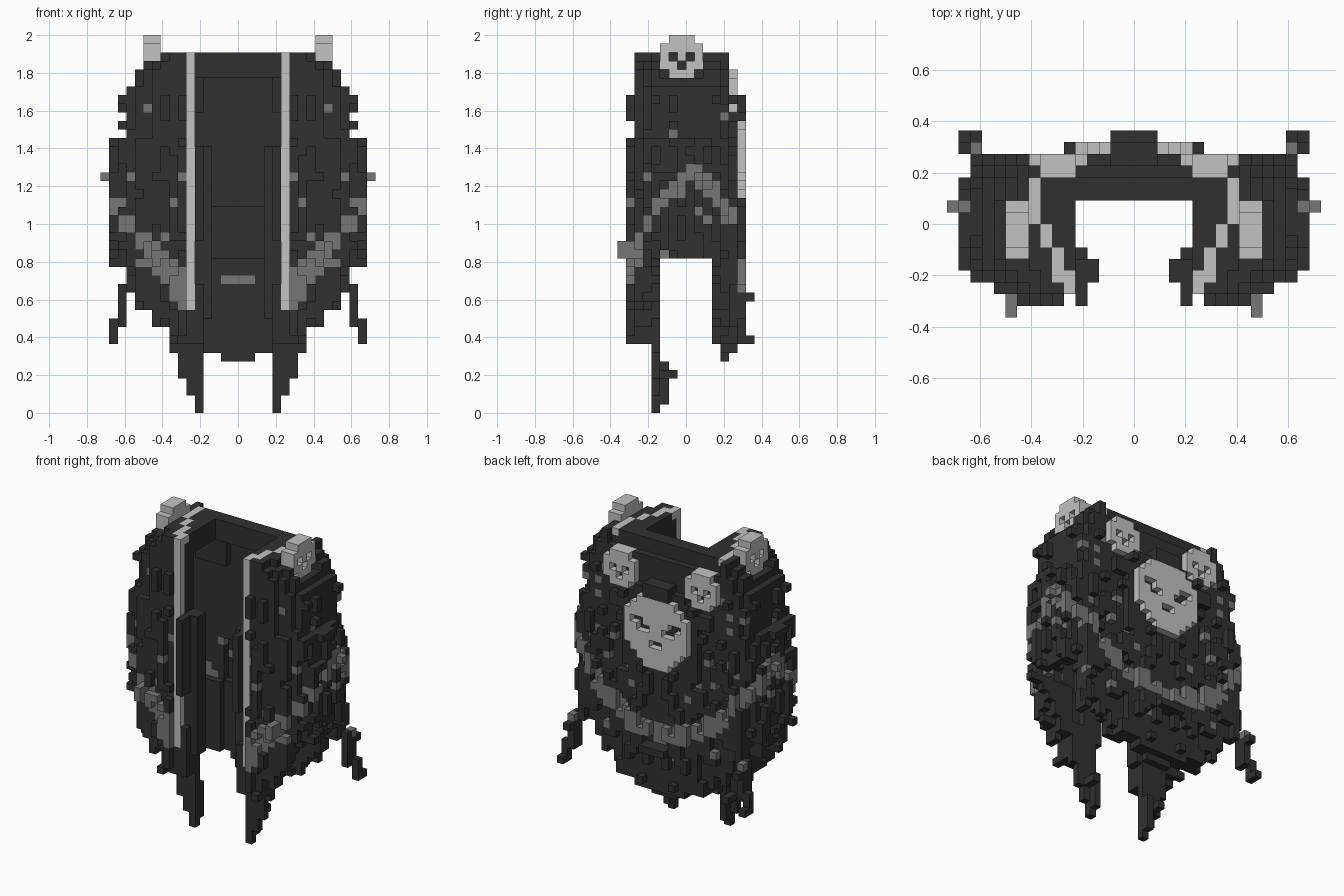
import bpy, bmesh, random

if "Cube" in bpy.data.objects:
    bpy.data.objects.remove(bpy.data.objects["Cube"])

random.seed(11)
V = 1 / 22                      # voxel size
cells = {}                      # (x, y, z) -> part name, right half only (x >= 0)


def material(name, v):
    m = bpy.data.materials.new(name)
    m.diffuse_color = (v, v, v, 1)
    m.use_nodes = True
    m.node_tree.nodes["Principled BSDF"].inputs["Base Color"].default_value = m.diffuse_color
    return m


dark = material("charcoal", 0.03)
mid = material("mid grey", 0.18)
light = material("pale grey", 0.54)
PARTS = {"cloak": dark, "feather_tufts": dark, "front_tails": dark, "inner_panels": dark,
         "hanging_strands": dark, "scalloped_band": mid, "beads": mid, "collar_trim": light,
         "shoulder_skulls": light, "back_skulls": light, "back_mask": light, "sockets": dark}


def lookup(table, z):
    """First value whose threshold is reached."""
    return next(v for t, v in table if z >= t)


def box(part, xs, ys, zs):
    for x in range(xs[0], xs[1] + 1):
        for y in range(ys[0], ys[1] + 1):
            for z in range(zs[0], zs[1] + 1):
                cells[x, y, z] = part


WIDTH = [(41, 9), (40, 11), (38, 12), (32, 13), (28, 13.6), (19, 14.4), (0, 14)]
HEM = [7, 7, 7, 7, 8, 8, 8, 8, 10, 10, 12, 14, 16, 17, 18, 18]
MASK = dict(zip(range(25, 35), (2, 3, 4, 5, 5, 5, 5, 5, 4, 3)))     # height -> half width


def inside(x, y, z, inset=0):
    """Rounded-box cross-section of the cloak, bulging a little at the back centre."""
    half_y = 6.25 if y < 0 else 6.25 if x < 5 and z < 36 else 5.4
    p = 4 if y < 0 else 6
    return (abs(x + .5) / (lookup(WIDTH, z) - inset)) ** p + (abs(y + .5) / (half_y - inset)) ** p <= 1


def in_band(x, y, z):
    """Band hangs low at front and back, and peaks at the middle of each side."""
    xx, yy = (x + .5) * V, abs(y + .5) * V
    h = .66 + 1.1 * max(xx - .3, 0) if y < 0 else .72 + .9 * xx * xx
    if x > 10:
        h += max(.25 - yy, 0) * .95
    return abs(z + .5 - h / V) < (2.1 if y < 0 and x < 12 else 1.4)


# Cloak shell with hem, front opening and solid shoulder cap
jitter = {(x, y): random.choice((0, 0, 1)) for x in range(16) for y in range(-8, 8)}
for x in range(16):
    for y in range(-8, 8):
        hem = (HEM[x] if abs(y + .5) > 3 else 18) + (jitter[x, y] if x > 6 else 0)
        for z in range(hem, 42):
            thick = 2.5 if z < 18 else 1.5
            cap = z >= 39 and (x >= 5 or y >= 2)
            if not inside(x, y, z) or (inside(x, y, z, thick) and not cap):
                continue
            if y < 0 and x < 5 or y >= 4 and x < 9 and z >= 40:
                continue
            band = in_band(x, y, z) and not inside(x, y, z, 1)
            cells[x, y, z] = "scalloped_band" if band else "cloak"
box("cloak", (0, 1), (4, 4), (6, 7))
box("cloak", (0, 5), (4, 5), (24, 34))          # wall behind the mask
box("cloak", (0, 3), (4, 4), (35, 39))
box("cloak", (4, 8), (3, 3), (35, 39))          # lining behind the back skulls
box("cloak", (5, 7), (-6, -5), (34, 41))        # shoulder corners
box("cloak", (6, 8), (-4, 3), (39, 41))
box("cloak", (9, 9), (2, 4), (38, 41))
box("scalloped_band", (0, 1), (4, 4), (15, 15))

# Feather tufts and beads standing off the outer surface
for (x, y, z), part in sorted(cells.items()):
    if z > 36 or (x < 6 and y < 0) or (y > 0 and x < 9 and z > 34):
        continue
    if y > 0 and x <= MASK.get(z, 0):
        continue
    side = (x + 1, y, z) not in cells and x > 9
    face = (x, y + (1 if y > 0 else -1), z) not in cells and abs(y + .5) > 4
    if not (side or face):
        continue
    roll = random.random()
    if roll < 0.025:
        cells[x, y, z] = "beads"
    if roll > (0.5 if part == "scalloped_band" else 0.75 if z < 32 else 0.9):
        nx, ny = (x + 1, y) if side else (x, y + (1 if y > 0 else -1))
        if nx <= 14 and -7 <= ny <= 6:
            for k in range(random.choice((1, 1, 2, 3))):
                if (x, y, z - k) in cells and (nx, ny, z - k) not in cells:
                    if y > 0 and x < MASK.get(z - k, 0):
                        break
                    kind = cells[x, y, z - k]
                    if kind == "cloak":
                        kind = "beads" if random.random() < 0.07 else "feather_tufts"
                    cells[nx, ny, z - k] = kind
box("scalloped_band", (14, 14), (0, 1), (27, 28))
box("beads", (15, 15), (1, 1), (27, 27))
box("scalloped_band", (10, 10), (-8, -6), (18, 19))
box("feather_tufts", (0, 1), (6, 7), (13, 13))

# Long front tails and inner panels beside the opening
for x, z in ((4, 0), (5, 2), (6, 4), (7, 7)):
    box("front_tails", (x, x), (-4, -4), (z, 12))
box("front_tails", (4, 4), (-3, -3), (1, 5))
box("front_tails", (5, 5), (-3, -2), (4, 4))
box("front_tails", (4, 4), (-6, -4), (8, 14))
box("inner_panels", (3, 4), (-5, -4), (11, 30))
box("inner_panels", (4, 4), (-7, -6), (20, 30))
box("inner_panels", (5, 5), (-5, -4), (12, 41))

# Strands hanging from the back corners
for xs, ys, zs in (((12, 12), (4, 5), (14, 21)), ((13, 13), (5, 6), (10, 14)),
                   ((14, 14), (6, 6), (8, 10)), ((14, 14), (7, 7), (8, 8))):
    box("hanging_strands", xs, ys, zs)
box("beads", (13, 13), (6, 6), (14, 14))
box("hanging_strands", (13, 13), (7, 7), (13, 13))

# Pale trim: front edge and collar line over the shoulder
box("collar_trim", (5, 5), (-6, -6), (12, 41))
for xs, ys in (((5, 5), (-5, -5)), ((6, 6), (-5, -3)), ((7, 7), (-2, -1)), ((8, 8), (0, 3))):
    box("collar_trim", xs, ys, (41, 41))

# Skulls: five by five face, s = across, t = up
SKULL = [".###.", "#####", "#o#o#", "##o##", ".###."]


def skull(part, place, wipe):
    """place(s, t, depth) gives a cell; wipe tests which cloak cells to clear first."""
    for c in [c for c in cells if wipe(*c)]:
        del cells[c]
    for t, row in enumerate(reversed(SKULL)):
        for s, ch in enumerate(row):
            if ch != ".":
                cells[place(s, t, 0)] = "sockets" if ch == "o" else part
                if ch == "#":
                    cells[place(s, t, 1)] = part


skull("shoulder_skulls", lambda s, t, d: (9 + d, s - 3, 39 + t),
      lambda x, y, z: x >= 9 and -3 <= y <= 1 and z >= 39)
skull("back_skulls", lambda s, t, d: (4 + s, 4 + d, 35 + t),
      lambda x, y, z: 4 <= x <= 8 and y >= 5 and 35 <= z <= 39)

# Large mask on the back, with slanted eyes and a nose left open to the cloak
HOLES = {(1, 30), (2, 30), (2, 31), (3, 31), (0, 28)}
for z, w in MASK.items():
    for x in range(w):
        if (x, z) not in HOLES:
            cells[x, 6, z] = "back_mask"
        else:
            cells.pop((x, 6, z), None)
box("cloak", (0, 1), (5, 6), (35, 36))

# Mirror, then build one mesh per part from the exposed voxel faces
full = dict(cells)
full.update({(-1 - x, y, z): p for (x, y, z), p in cells.items()})
SIDES = {(1, 0, 0): ((1, 0, 0), (1, 1, 0), (1, 1, 1), (1, 0, 1)),
         (-1, 0, 0): ((0, 0, 0), (0, 0, 1), (0, 1, 1), (0, 1, 0)),
         (0, 1, 0): ((0, 1, 0), (0, 1, 1), (1, 1, 1), (1, 1, 0)),
         (0, -1, 0): ((0, 0, 0), (1, 0, 0), (1, 0, 1), (0, 0, 1)),
         (0, 0, 1): ((0, 0, 1), (1, 0, 1), (1, 1, 1), (0, 1, 1)),
         (0, 0, -1): ((0, 0, 0), (0, 1, 0), (1, 1, 0), (1, 0, 0))}
for part, mat in PARTS.items():
    bm = bmesh.new()
    verts = {}
    for (x, y, z), p in full.items():
        if p != part:
            continue
        for (dx, dy, dz), corners in SIDES.items():
            if (x + dx, y + dy, z + dz) in full:
                continue
            ring = []
            for a, b, c in corners:
                key = (x + a, y + b, z + c)
                if key not in verts:
                    verts[key] = bm.verts.new([k * V for k in key])
                ring.append(verts[key])
            bm.faces.new(ring)
    mesh = bpy.data.meshes.new(part)
    bm.to_mesh(mesh)
    bm.free()
    mesh.materials.append(mat)
    bpy.context.collection.objects.link(bpy.data.objects.new(part, mesh))
